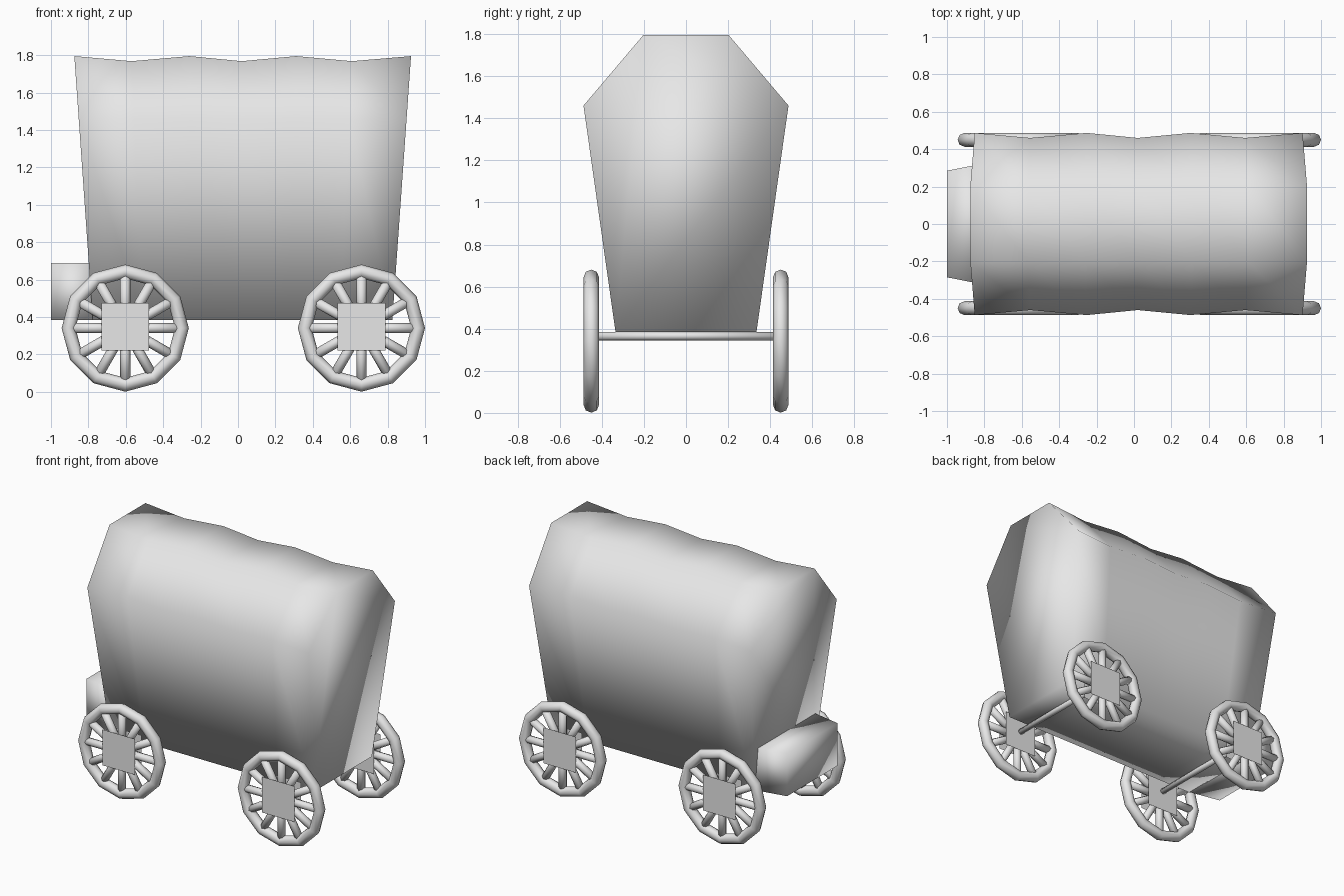
import bpy
import bmesh
import math
from mathutils import Vector

cube = bpy.data.objects.get("Cube")
if cube:
    bpy.data.objects.remove(cube, do_unlink=True)

grey = bpy.data.materials.new("plain grey")
grey.use_nodes = True
grey.diffuse_color = (0.8, 0.8, 0.8, 1)
grey.node_tree.nodes["Principled BSDF"].inputs["Base Color"].default_value = (0.8, 0.8, 0.8, 1)


def finish(name, bm, smooth=True):
    """Turn a bmesh into a named, coloured object."""
    for f in bm.faces:
        f.smooth = smooth
    mesh = bpy.data.meshes.new(name)
    bm.to_mesh(mesh)
    bm.free()
    mesh.materials.append(grey)
    obj = bpy.data.objects.new(name, mesh)
    bpy.context.collection.objects.link(obj)
    return obj


def loft(name, rings):
    """Skin a list of equal-length point loops and cap both ends."""
    bm = bmesh.new()
    loops = [[bm.verts.new(p) for p in ring] for ring in rings]
    n = len(loops[0])
    for a, b in zip(loops, loops[1:]):
        for i in range(n):
            j = (i + 1) % n
            bm.faces.new((a[i], a[j], b[j], b[i]))
    bm.faces.new(loops[0])
    bm.faces.new(loops[-1])
    bmesh.ops.recalc_face_normals(bm, faces=bm.faces)
    return finish(name, bm)


def rod(bm, start, end, radius, sides=8):
    """Add a round bar between two points."""
    start, end = Vector(start), Vector(end)
    axis = end - start
    ret = bmesh.ops.create_cone(bm, cap_ends=True, segments=sides, radius1=radius,
                                radius2=radius, depth=axis.length)
    turn = axis.to_track_quat('Z', 'Y').to_matrix()
    for v in ret["verts"]:
        v.co = turn @ v.co + (start + end) / 2


# Canvas cover: flared profile with a sag between every pair of hoops
BASE, SHOULDER, RIDGE = 0.385, 1.46, 1.795
hoops = (-0.875, -0.57, -0.26, 0.02, 0.31, 0.61, 0.925)
rings = []
for k, x in enumerate(hoops):
    sag = 0.027 * (k % 2)

    def along(z):
        # the ends lean outward toward the top
        t = (z - BASE) / (RIDGE - BASE)
        return 0.02 + (x - 0.02) * (0.89 + 0.11 * t)

    half = [(0.335, BASE), (0.487 - sag, SHOULDER), (0.203, RIDGE - sag)]
    outline = half + [(-y, z) for y, z in reversed(half)]
    rings.append([(along(z), y, z) for y, z in outline])
loft("canvas_cover", rings)

# Driver's box, tapering toward its outer end
loft("driver_box", [
    [(x, w, BASE), (x, w, 0.69), (x, -w, 0.69), (x, -w, BASE)]
    for x, w in ((-1.0, 0.285), (-0.77, 0.33))])


# Wheels: rim, spokes and square hub plates on both sides
def wheel(name, x, y, z=0.341):
    bpy.ops.mesh.primitive_torus_add(
        location=(x, y, z), rotation=(math.pi / 2, 0, 0), major_segments=12,
        minor_segments=8, major_radius=0.303, minor_radius=0.037)
    rim = bpy.context.object
    rim.name = name + "_rim"
    rim.data.materials.append(grey)
    bpy.ops.object.shade_smooth()

    bm = bmesh.new()
    for i in range(12):
        a = math.tau * i / 12
        rod(bm, (0, 0, 0), (0.3 * math.cos(a), 0, 0.3 * math.sin(a)), 0.027)
    spokes = finish(name + "_spokes", bm)
    spokes.location = (x, y, z)

    bm = bmesh.new()
    h = 0.128
    for side in (-1, 1):
        corners = [(-h, -h), (h, -h), (h, h), (-h, h)][::-side]
        bm.faces.new([bm.verts.new((u, side * 0.036, v)) for u, v in corners])
    plates = finish(name + "_hub_plates", bm, smooth=False)
    plates.location = (x, y, z + 0.007)


for end, x in (("right", -0.603), ("left", 0.66)):
    for face, y in (("front", -0.45), ("back", 0.45)):
        wheel(f"{face}_{end}_wheel", x, y)
    bm = bmesh.new()
    rod(bm, (x, -0.44, 0.365), (x, 0.44, 0.365), 0.02)
    finish(end + "_axle", bm)
